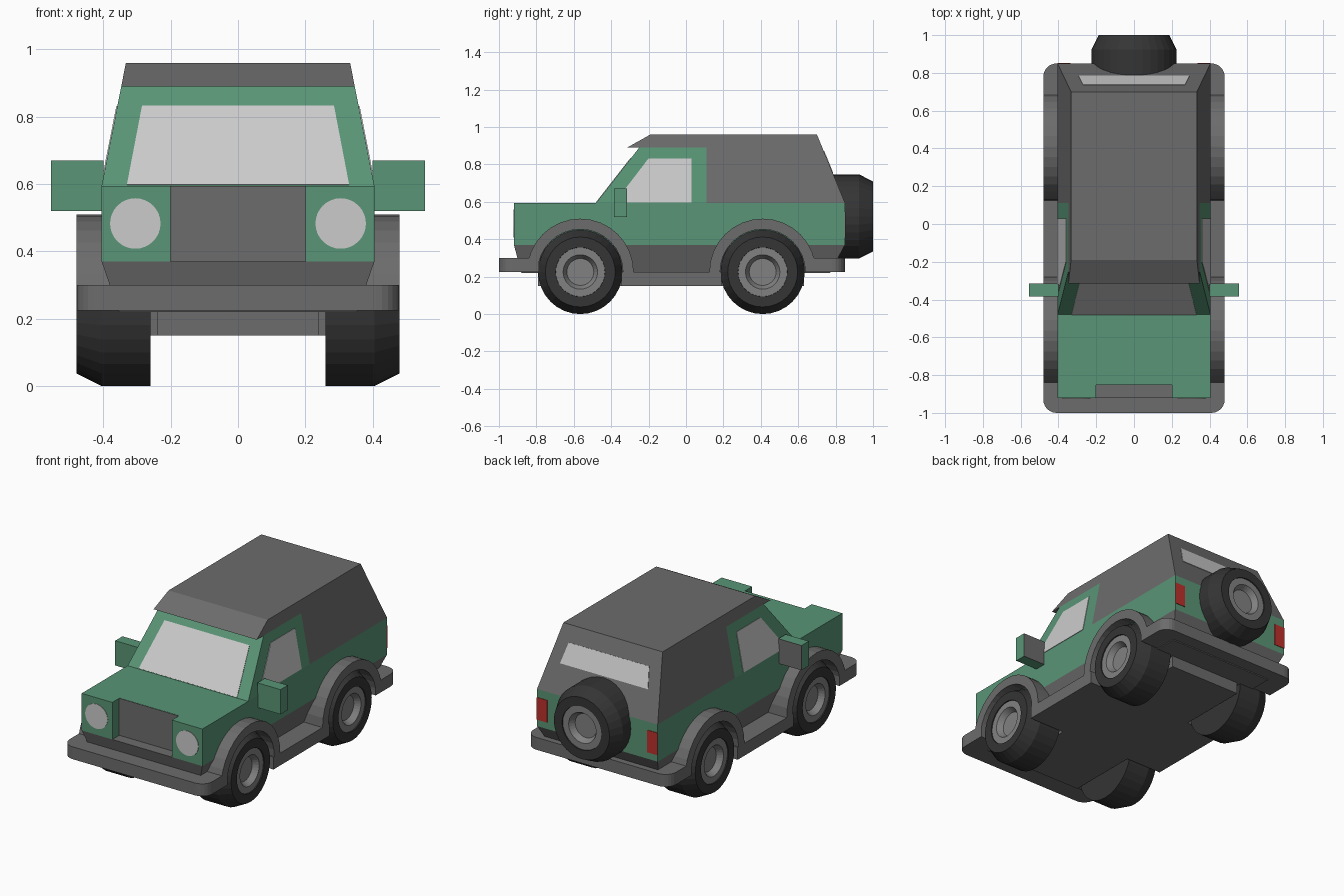
import bpy, bmesh
from math import sin, cos, pi
from mathutils import Vector

if "Cube" in bpy.data.objects:
    bpy.data.objects.remove(bpy.data.objects["Cube"])


def material(name, r, g, b):
    m = bpy.data.materials.new(name)
    m.diffuse_color = (r, g, b, 1)
    m.use_nodes = True
    m.node_tree.nodes["Principled BSDF"].inputs["Base Color"].default_value = m.diffuse_color
    return m


GREEN = material("green_paint", .10, .30, .18)
TRIM = material("grey_trim", .15, .15, .15)
GLASS = material("pale_glass", .52, .52, .52)
RUBBER = material("rubber", .035, .035, .035)
RIM = material("rim_grey", .22, .22, .22)
RED = material("red_lamp", .50, .03, .025)


def loft(name, rings, mat):
    """Skin a list of equal-sized point rings and cap both ends."""
    bm = bmesh.new()
    vs = [[bm.verts.new(p) for p in ring] for ring in rings]
    n = len(vs[0])
    for a, b in zip(vs, vs[1:]):
        for i in range(n):
            j = (i + 1) % n
            bm.faces.new((a[i], a[j], b[j], b[i]))
    bm.faces.new(vs[0][::-1])
    bm.faces.new(vs[-1])
    bmesh.ops.recalc_face_normals(bm, faces=bm.faces)
    me = bpy.data.meshes.new(name)
    bm.to_mesh(me)
    bm.free()
    me.materials.append(mat)
    ob = bpy.data.objects.new(name, me)
    bpy.context.collection.objects.link(ob)
    return ob


def plan(name, half, z0, z1, mat):
    """Extrude a plan outline, given as its +x half, mirrored in x."""
    pts = half + [(-x, y) for x, y in reversed(half)]
    return loft(name, [[(x, y, z) for x, y in pts] for z in (z0, z1)], mat)


def box(name, x, y, z, mat):
    return loft(name, [[(x[0], y[0], h), (x[1], y[0], h), (x[1], y[1], h), (x[0], y[1], h)] for h in z], mat)


def panel(name, pts, mat, t=.003):
    """Thin plate lying on a sloping surface."""
    p = [Vector(q) for q in pts]
    n = (p[1] - p[0]).cross(p[2] - p[0]).normalized() * t
    return loft(name, [[q - n for q in p], [q + n for q in p]], mat)


def width(z):
    return .405 - (z - .595) * .072 / .365


def upper(name, profile, mat):
    """Side profile stretched across the inward-leaning cabin walls."""
    return loft(name, [[(s * width(z), y, z) for y, z in profile] for s in (-1, 1)], mat)


# Lower body with the notch for the grille
plan("lower_body", [(.2, -.85), (.2, -.92), (.405, -.92), (.405, .85)], .37, .595, GREEN)
panel("grille", [(-.2, -.85, .37), (.2, -.85, .37), (.2, -.85, .594), (-.2, -.85, .594)], TRIM)

# Tapered skirt under the body
loft("skirt", [[(-w, a, z), (w, a, z), (w, b, z), (-w, b, z)]
               for w, a, b, z in ((.405, -.92, .85, .37), (.353, -.88, .77, .22))], TRIM)

# Cabin, hard top and visor
upper("cabin", [(-.48, .595), (-.25, .89), (.11, .89), (.11, .595)], GREEN)
upper("hard_top", [(.11, .595), (.11, .89), (-.315, .89), (-.19, .96), (.70, .96), (.85, .595)], TRIM)


# Windows
def front_y(z):
    return -.48 + (z - .595) * .78


def back_y(z):
    return .85 - (z - .595) * .15 / .365


panel("windscreen", [(x, front_y(z), z) for x, z in
                     ((-.33, .597), (.33, .597), (.285, .832), (-.285, .832))], GLASS)
panel("rear_window", [(x, back_y(z), z) for x, z in
                      ((-.295, .755), (.295, .755), (.27, .87), (-.27, .87))], GLASS)

# Chassis: narrow between the wheels, wide at the sills
plan("chassis_and_sills", [(.24, -.79), (.24, -.345), (.48, -.345), (.48, .19), (.24, .19), (.24, .63)],
     .15, .225, TRIM)

# Bumpers with rounded corners
arc = [(.41 + .07 * sin(i * pi / 12), .07 * cos(i * pi / 12)) for i in range(7)]
plan("front_bumper", [(x, -.93 - d) for x, d in arc] + [(.48, -.785)], .225, .30, TRIM)
plan("rear_bumper", [(x, .78 + d) for x, d in arc] + [(.48, .635)], .225, .30, TRIM)


# Wheels, turned from a profile of (radius, distance along axle)
TYRE = [(.225, .26), (.225, .405), (.187, .48), (.132, .48), (.125, .43)]
HUB = [(.133, .43), (.133, .474), (.092, .474), (.072, .44)]


def wheel(name, place, n=32):
    for part, prof, mat in (("tyre", TYRE, RUBBER), ("rim", HUB, RIM)):
        rings = [[place(d, r * cos(2 * pi * i / n), r * sin(2 * pi * i / n)) for i in range(n)]
                 for r, d in prof]
        loft(name + "_" + part, rings, mat)


wheel("spare", lambda d, u, v: (u, d + .52, v + .522))

for s, side in ((1, "right"), (-1, "left")):
    for yc, end in ((-.565, "front"), (.41, "rear")):
        wheel(f"{end}_{side}", lambda d, u, v: (s * d, yc + u, .225 + v))
        # Arched flare over each wheel
        outline = [(yc + r * cos(a), .225 + r * sin(a))
                   for r, angles in ((.285, range(17)), (.228, range(16, -1, -1)))
                   for a in (k * pi / 16 for k in angles)]
        loft(f"{end}_{side}_flare", [[(s * x, y, z) for y, z in outline] for x in (.34, .48)], TRIM)

    # Door window
    panel(side + "_window", [(s * width(z), y, z) for y, z in
                             ((-.38, .597), (.03, .597), (.03, .832), (-.20, .832))], GLASS)
    # Mirror and its glass
    box(side + "_mirror", (s * .40, s * .555), (-.385, -.318), (.52, .67), GREEN)
    box(side + "_mirror_glass", (s * .405, s * .555), (-.318, -.315), (.52, .67), TRIM)
    # Headlight and tail light
    loft(side + "_headlight", [[(s * .305 + .075 * cos(k * pi / 16), y, .483 + .075 * sin(k * pi / 16))
                                for k in range(32)] for y in (-.91, -.923)], GLASS)
    box(side + "_tail_light", (s * .335, s * .405), (.84, .853), (.41, .545), RED)
